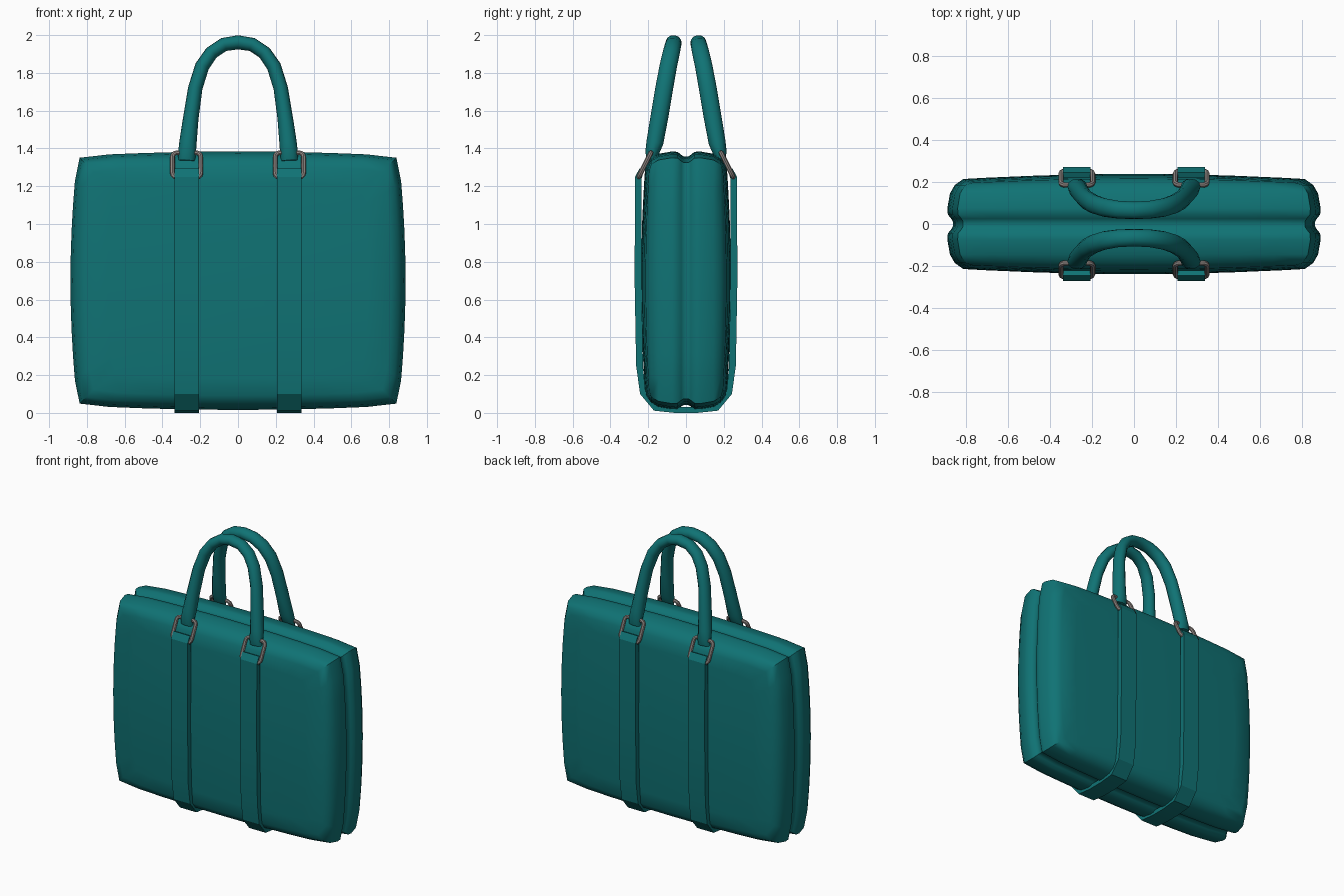
import bpy, bmesh, math
from mathutils import Vector

if "Cube" in bpy.data.objects:
    bpy.data.objects.remove(bpy.data.objects["Cube"])


def material(name, col):
    m = bpy.data.materials.new(name)
    m.diffuse_color = (*col, 1)
    m.use_nodes = True
    m.node_tree.nodes["Principled BSDF"].inputs["Base Color"].default_value = m.diffuse_color
    return m


TEAL = material("teal leather", (0.005, 0.17, 0.175))
METAL = material("grey metal", (0.27, 0.235, 0.22))


def loft(name, rings, mat, closed=False, angle=40):
    """Skin a list of equal-length point rings; cap the ends unless closed."""
    bm = bmesh.new()
    vs = [[bm.verts.new(p) for p in r] for r in rings]
    n, m = len(vs[0]), len(vs)
    for i in range(m if closed else m - 1):
        a, b = vs[i], vs[(i + 1) % m]
        for j in range(n):
            k = (j + 1) % n
            bm.faces.new((a[j], a[k], b[k], b[j]))
    if not closed:
        bm.faces.new(vs[0])
        bm.faces.new(vs[-1])
    bmesh.ops.recalc_face_normals(bm, faces=bm.faces)
    me = bpy.data.meshes.new(name)
    bm.to_mesh(me)
    bm.free()
    me.materials.append(mat)
    ob = bpy.data.objects.new(name, me)
    bpy.context.collection.objects.link(ob)
    bpy.context.view_layer.objects.active = ob
    ob.select_set(True)
    bpy.ops.object.shade_smooth_by_angle(angle=math.radians(angle))
    ob.select_set(False)
    return ob


def tube(name, path, radii, mat, sides=10, closed=False):
    """Sweep an elliptical section (in-plane, depth radius) along a path."""
    pts = [Vector(p) for p in path]
    n = len(pts)
    c = sum(pts, Vector()) / n
    nrm = Vector()
    for i in range(n):
        nrm += (pts[i] - c).cross(pts[(i + 1) % n] - c)
    nrm.normalize()
    rings = []
    for i, p in enumerate(pts):
        a = pts[i - 1] if (closed or i) else p
        b = pts[(i + 1) % n] if (closed or i < n - 1) else p
        t = (b - a).normalized()
        d = (nrm - t * nrm.dot(t)).normalized()
        s = t.cross(d)
        ri, rd = radii[i]
        rings.append([p + s * ri * math.cos(q) + d * rd * math.sin(q)
                      for q in (2 * math.pi * k / sides for k in range(sides))])
    return loft(name, rings, mat, closed)


# Body: pillow-shaped case with a zip groove round the middle
N = 10
side = [-1 + 2 * i / N for i in range(N)]
square = ([(t, -1) for t in side] + [(1, t) for t in side]
          + [(-t, 1) for t in side] + [(-1, -t) for t in side])
square = [(u * .985, v * .985) if abs(u * v) == 1 else (u, v) for u, v in square]


def body_ring(inset, y, scale=1.0, dome=0.0, sign=1):
    ring = []
    for u, v in square:
        x = u * (0.85 + 0.037 * (1 - v * v) - inset) * scale
        z = v * (0.66 + 0.024 * (1 - u * u) - inset) * scale
        a, b = x / 0.85, z / 0.66
        ring.append((x, sign * (y + dome * (1 - 0.5 * (a * a + b * b))), 0.70 + z))
    return ring


half = [(.026, .012), (.018, .025), (.002, .045), (0, .075), (.012, .145), (.035, .185),
        (.075, .185, 1, .053), (.075, .185, .85, .053), (.075, .185, .55, .053),
        (.075, .185, .2, .053)]
rings = [body_ring(*h, **{}) if len(h) > 2 else body_ring(*h) for h in half]
mirrored = [[(x, -y, z) for x, y, z in r] for r in rings]
loft("bag_body", mirrored[::-1] + rings, TEAL, angle=50)

# Straps: flat bands down both faces and under the base
outer = [(-.245, 1.295), (-.27, 1.25), (-.272, .7), (-.264, .25), (-.243, .10), (-.17, .012), (-.06, 0)]
inner = [(-.222, 1.285), (-.235, 1.24), (-.235, .7), (-.228, .25), (-.215, .115), (-.15, .042), (-.06, .03)]
outer += [(-y, z) for y, z in outer[::-1]]
inner += [(-y, z) for y, z in inner[::-1]]
for sx, tag in ((-1, "left"), (1, "right")):
    x0, x1 = sx * .272 - .065, sx * .272 + .065
    loft("strap_" + tag, [[(x0, *o), (x1, *o), (x1, *i), (x0, *i)]
                          for o, i in zip(outer, inner)], TEAL, angle=25)


# Rings: rounded rectangular metal links, leaning inwards
def link_path(cx, sy):
    path = []
    for k, (a, b) in enumerate(((1, 1), (-1, 1), (-1, -1), (1, -1))):
        for q in range(4):
            ang = math.radians(90 * k + 30 * q)
            u = a * .053 + .022 * math.cos(ang)
            w = b * .043 + .022 * math.sin(ang)
            path.append((cx + u, sy * (.218 - w * .5), 1.312 + w))
    return path


# Handle half path: x, y, z, in-plane radius, depth radius
arch = [(.272, .187, 1.335, .044, .022), (.27, .18, 1.375, .047, .036),
        (.265, .165, 1.43, .046, .045), (.25, .142, 1.56, .041, .047),
        (.226, .115, 1.72, .038, .047), (.19, .094, 1.835, .038, .046),
        (.14, .078, 1.907, .037, .045), (.075, .068, 1.950, .037, .043)]
arch = ([(-p[0], *p[1:]) for p in arch] + [(0, .065, 1.962, .038, .042)] + arch[::-1])

for sy, tag in ((-1, "front"), (1, "back")):
    tube("handle_" + tag, [(x, sy * y, z) for x, y, z, a, b in arch],
         [p[3:] for p in arch], TEAL, sides=12)
    for sx, lr in ((-1, "left"), (1, "right")):
        p = link_path(sx * .272, sy)
        tube(f"ring_{tag}_{lr}", p, [(.013, .013)] * len(p), METAL, sides=8, closed=True)
